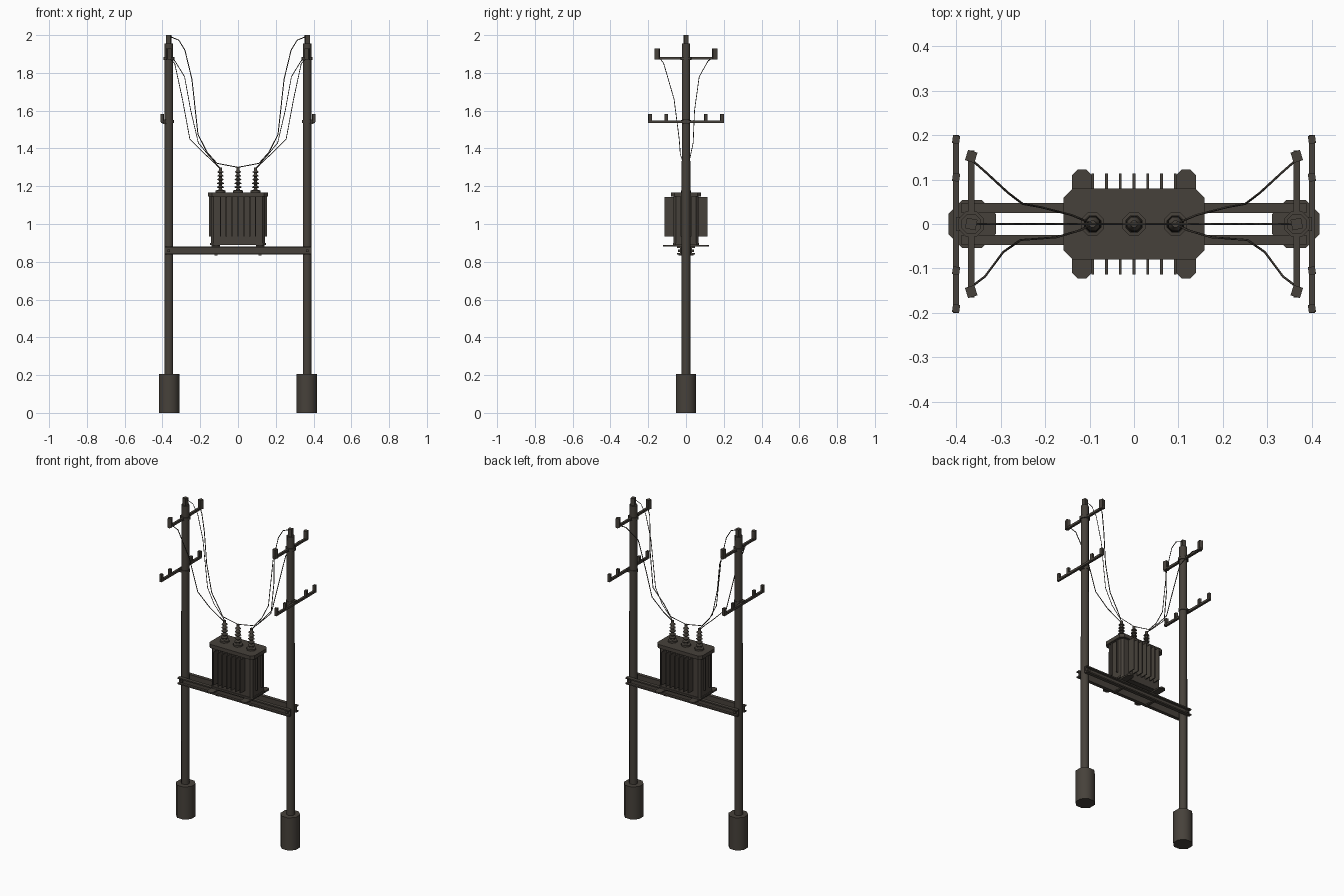
import bpy, bmesh, math
from mathutils import Matrix

cube = bpy.data.objects.get("Cube")
if cube:
    bpy.data.objects.remove(cube, do_unlink=True)

metal = bpy.data.materials.new("weathered_dark_metal")
metal.use_nodes = True
colour = (0.062, 0.053, 0.043, 1)
metal.diffuse_color = colour
metal.node_tree.nodes["Principled BSDF"].inputs["Base Color"].default_value = colour


def finish(name, bm):
    bmesh.ops.recalc_face_normals(bm, faces=bm.faces)
    mesh = bpy.data.meshes.new(name)
    bm.to_mesh(mesh)
    bm.free()
    mesh.materials.append(metal)
    ob = bpy.data.objects.new(name, mesh)
    bpy.context.collection.objects.link(ob)
    return ob


def smooth(ob, angle=50):
    bpy.ops.object.select_all(action='DESELECT')
    ob.select_set(True)
    bpy.context.view_layer.objects.active = ob
    bpy.ops.object.shade_smooth_by_angle(angle=math.radians(angle))


def box(bm, x, y, z, turn=0):
    """Add a box spanning the given (low, high) ranges."""
    mid = [(r[0] + r[1]) / 2 for r in (x, y, z)]
    size = [r[1] - r[0] for r in (x, y, z)]
    m = Matrix.Translation(mid) @ Matrix.Rotation(turn, 4, 'Z') @ Matrix.Diagonal((*size, 1))
    bmesh.ops.create_cube(bm, size=1, matrix=m)


def slab(bm, hx, hy, cut, z0, z1, cx=0):
    """Add a rectangular slab with clipped corners."""
    quarter = [(hx, hy - cut), (hx - cut, hy)]
    pts = []
    for sx, sy in ((1, 1), (-1, 1), (-1, -1), (1, -1)):
        pair = [(cx + sx * x, sy * y) for x, y in quarter]
        pts += pair if sx * sy > 0 else pair[::-1]
    face = bm.faces.new([bm.verts.new((x, y, z0)) for x, y in pts])
    ext = bmesh.ops.extrude_face_region(bm, geom=[face], use_keep_orig=True)
    for v in ext["geom"]:
        if isinstance(v, bmesh.types.BMVert):
            v.co.z = z1


def lathe(name, profile, cx, cy=0, sides=8):
    """Stack rings of (radius, height) and cap both ends."""
    bm = bmesh.new()
    rings = []
    for r, z in profile:
        angles = [math.tau * (i + 0.5) / sides for i in range(sides)]
        rings.append([bm.verts.new((cx + r * math.cos(a), cy + r * math.sin(a), z)) for a in angles])
    for a, b in zip(rings, rings[1:]):
        for i in range(sides):
            j = (i + 1) % sides
            bm.faces.new((a[i], a[j], b[j], b[i]))
    bm.faces.new(rings[0])
    bm.faces.new(rings[-1])
    ob = finish(name, bm)
    smooth(ob)
    return ob


def wire(name, points):
    curve = bpy.data.curves.new(name, 'CURVE')
    curve.dimensions = '3D'
    curve.bevel_depth = 0.0025
    curve.bevel_resolution = 0
    curve.use_fill_caps = True
    spline = curve.splines.new('POLY')
    spline.points.add(len(points) - 1)
    for p, co in zip(spline.points, points):
        p.co = (*co, 1)
    curve.materials.append(metal)
    bpy.context.collection.objects.link(bpy.data.objects.new(name, curve))


POLE = 0.366
for s, side in ((1, "left"), (-1, "right")):
    px = s * POLE
    # Pole, footing and top pin
    lathe(f"{side}_footing", [(0.058, 0), (0.058, 0.205)], s * 0.364, sides=8)
    lathe(f"{side}_pole", [(0.025, 0.2), (0.024, 1.955)], px)
    lathe(f"{side}_upper_collar", [(0.031, 1.867), (0.031, 1.885)], px)
    lathe(f"{side}_lower_collar", [(0.028, 1.535), (0.028, 1.55)], px)
    bm = bmesh.new()
    box(bm, (px - 0.012, px + 0.012), (-0.012, 0.012), (1.95, 2.0), s * 0.2)
    finish(f"{side}_top_pin", bm)

    # Upper crossarm with end insulators
    bm = bmesh.new()
    box(bm, (px - 0.007, px + 0.007), (-0.165, 0.165), (1.87, 1.884))
    for t in (1, -1):
        cy = t * 0.152
        box(bm, (px - 0.011, px + 0.011), (cy - 0.012, cy + 0.012), (1.872, 1.93), s * t * 0.3)
    finish(f"{side}_upper_crossarm", bm)

    # Lower crossarm with four posts and a bracket
    bm = bmesh.new()
    ax = s * 0.4
    box(bm, (ax - 0.007, ax + 0.007), (-0.2, 0.2), (1.535, 1.549))
    box(bm, (min(px, ax), max(px, ax)), (-0.016, 0.016), (1.53, 1.554))
    for cy in (-0.19, -0.105, 0.105, 0.19):
        box(bm, (ax - 0.008, ax + 0.008), (cy - 0.009, cy + 0.009), (1.54, 1.582), s * 0.15)
    finish(f"{side}_lower_crossarm", bm)

    # Wires from the upper crossarm down to the outer bushings
    wire(f"{side}_back_wire", [(s * x, y, z) for x, y, z in (
        (0.366, 0.145, 1.88), (0.335, 0.118, 1.865), (0.283, 0.07, 1.78), (0.25, 0.045, 1.6),
        (0.21, 0.038, 1.43), (0.14, 0.02, 1.345), (0.093, 0, 1.295))])
    wire(f"{side}_front_wire", [(s * x, y, z) for x, y, z in (
        (0.364, -0.14, 1.88), (0.335, -0.118, 1.85), (0.294, -0.063, 1.66), (0.255, -0.036, 1.45),
        (0.175, -0.03, 1.37), (0.121, -0.014, 1.32), (0.093, 0, 1.29))])

# Centre wire slung between the pole tops
half = [(0.366, 1.995), (0.313, 1.973), (0.281, 1.92), (0.244, 1.767),
        (0.212, 1.475), (0.164, 1.38), (0.111, 1.321)]
wire("centre_wire", [(-x, 0, z) for x, z in half] + [(0, 0, 1.3)] + [(x, 0, z) for x, z in half[::-1]])

# Pair of channel beams clamped around the poles
for t, side in ((1, "back"), (-1, "front")):
    bm = bmesh.new()
    span = (-0.388, 0.388)

    def across(a, b):
        return (a, b) if t > 0 else (-b, -a)

    box(bm, span, across(0.025, 0.032), (0.838, 0.88))
    box(bm, span, across(0.025, 0.047), (0.838, 0.846))
    box(bm, span, across(0.025, 0.047), (0.872, 0.88))
    for bx in (-POLE, POLE):
        box(bm, (bx - 0.007, bx + 0.007), across(0.02, 0.042), (0.852, 0.866))
    finish(f"{side}_beam", bm)

# Transformer feet
for s, side in ((1, "left"), (-1, "right")):
    bm = bmesh.new()
    slab(bm, 0.022, 0.122, 0.012, 0.88, 0.889, s * 0.117)
    box(bm, (s * 0.117 - 0.008, s * 0.117 + 0.008), (-0.04, 0.04), (0.832, 0.84))
    finish(f"{side}_foot", bm)

# Transformer tank and lid
bm = bmesh.new()
slab(bm, 0.142, 0.066, 0.012, 0.888, 1.15)
slab(bm, 0.147, 0.07, 0.014, 0.889, 0.9)
finish("tank", bm)
bm = bmesh.new()
slab(bm, 0.158, 0.08, 0.02, 1.145, 1.168)
finish("tank_lid", bm)

# Cooling fins on the front and back, ribs on the ends
bm = bmesh.new()
for i in range(-3, 4):
    for t in (1, -1):
        y = sorted((t * 0.06, t * 0.113))
        box(bm, (i * 0.031 - 0.003, i * 0.031 + 0.003), y, (0.934, 1.143))
for s in (1, -1):
    for cy in (-0.025, 0.025):
        box(bm, sorted((s * 0.14, s * 0.153)), (cy - 0.003, cy + 0.003), (0.934, 1.146))
finish("cooling_fins", bm)

# Ribbed bushings on the lid
for cx, side in ((-0.093, "right"), (0, "centre"), (0.093, "left")):
    profile = [(0.028, 1.166), (0.028, 1.178), (0.012, 1.18)]
    for k in range(5):
        z = 1.19 + k * 0.02
        r = 0.021 - k * 0.001
        profile += [(0.009, z), (r, z + 0.003), (r, z + 0.006), (0.009, z + 0.013)]
    profile += [(0.008, 1.3)]
    lathe(f"{side}_bushing", profile, cx)
